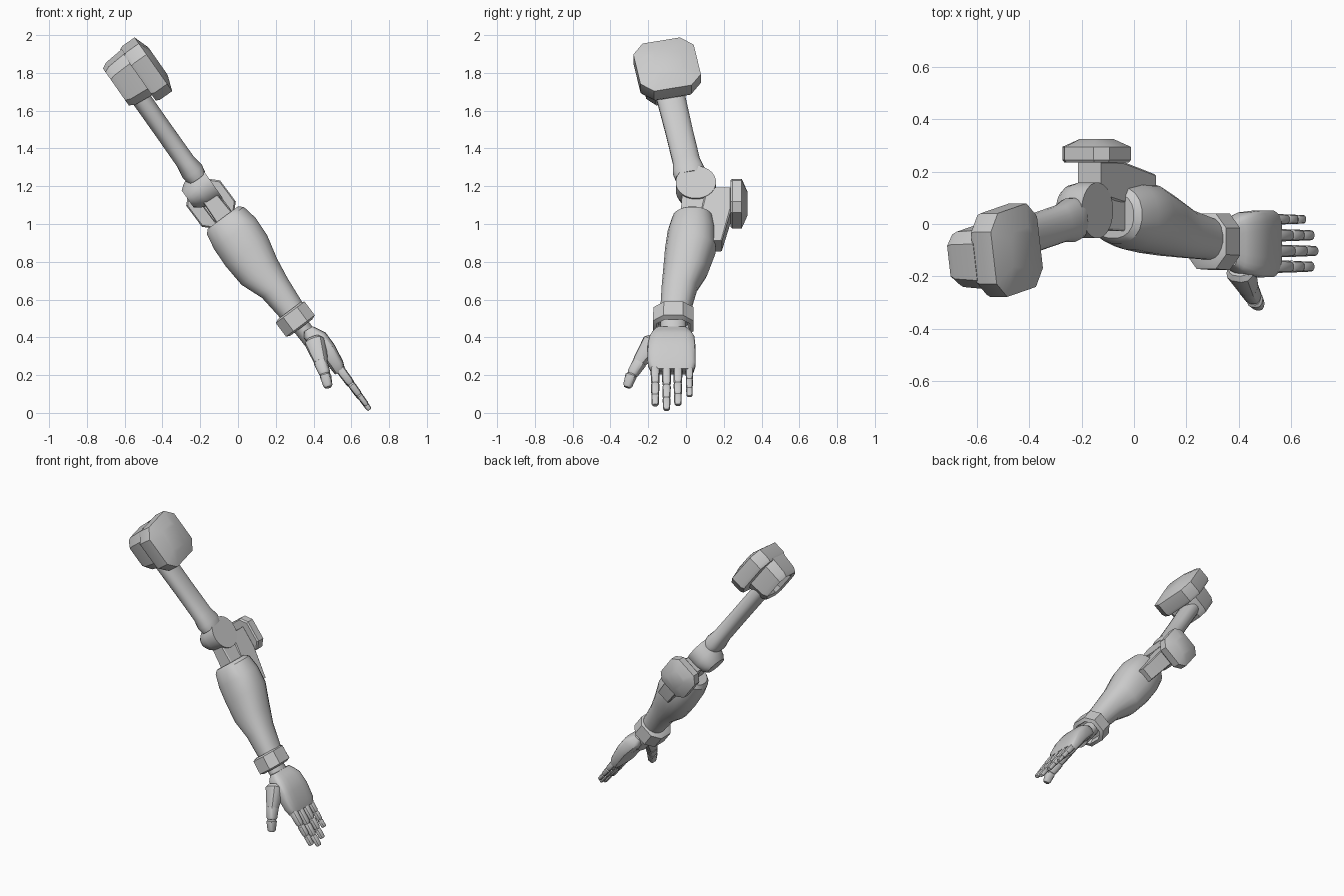
import bpy
import bmesh
from math import cos, sin, pi, copysign, radians
from mathutils import Vector

cube = bpy.data.objects.get("Cube")
if cube:
    bpy.data.objects.remove(cube, do_unlink=True)


# Unit cross-sections
def superellipse(sides, power):
    def axis(c):
        return copysign(abs(c) ** (2 / power), c)
    angles = [2 * pi * (i + 0.5) / sides for i in range(sides)]
    return [(axis(cos(a)), axis(sin(a))) for a in angles]


def chamfered(c):
    return [(1, c), (c, 1), (-c, 1), (-1, c),
            (-1, -c), (-c, -1), (c, -1), (1, -c)]


ROUND = superellipse(20, 2.3)
DISC = superellipse(24, 2)
SOFT_BOX = superellipse(20, 4)
FINGER = superellipse(12, 2.8)
PLATE = chamfered(0.62)
OCTAGON = chamfered(0.48)
BOX = chamfered(0.9)


def loft(name, profile, origin, axis, across, rings):
    """Skin rings of (distance, a_min, a_max, b_min, b_max) along an axis."""
    origin, z, x = Vector(origin), Vector(axis).normalized(), Vector(across)
    x = (x - x.dot(z) * z).normalized()
    y = x.cross(z)
    bm = bmesh.new()
    loops = []
    for t, a0, a1, b0, b1 in rings:
        loops.append([bm.verts.new(origin + z * t
                      + x * ((a0 + a1) / 2 + p * (a1 - a0) / 2)
                      + y * ((b0 + b1) / 2 + q * (b1 - b0) / 2))
                      for p, q in profile])
    n = len(profile)
    for low, high in zip(loops, loops[1:]):
        for i in range(n):
            j = (i + 1) % n
            bm.faces.new((low[i], low[j], high[j], high[i]))
    bm.faces.new(loops[0])
    bm.faces.new(loops[-1])
    bmesh.ops.recalc_face_normals(bm, faces=bm.faces)
    mesh = bpy.data.meshes.new(name)
    bm.to_mesh(mesh)
    bm.free()
    obj = bpy.data.objects.new(name, mesh)
    bpy.context.collection.objects.link(obj)
    bpy.ops.object.select_all(action='DESELECT')
    obj.select_set(True)
    bpy.context.view_layer.objects.active = obj
    bpy.ops.object.shade_smooth_by_angle(angle=radians(32))
    return obj


def even(t, a, b):
    """A ring centred on the axis."""
    return (t, -a, a, -b, b)


def segment(name, start, end, r0, r1, flat=1.0):
    """A finger bone with softened ends."""
    start, end = Vector(start), Vector(end)
    length = (end - start).length
    rings = [even(length * f, r * flat, r) for f, r in
             ((0, r0 * 0.75), (0.12, r0), (0.85, r1), (1, r1 * 0.7))]
    loft(name, FINGER, start, end - start, OUT, rings)


OUT = (0.82, 0, 0.575)              # outward side of the arm
UPPER = (0.275, 0.095, -0.39)       # upper arm direction
FORE = (0.595, 0, -0.80)            # forearm direction
HAND = (0.53, 0, -0.85)
FORE_OUT = (0.80, 0, 0.595)
ELBOW = (-0.06, 0, 1.03)
WRIST = (0.39, 0, 0.42)

# Shoulder
SHOULDER = (-0.53, -0.10, 1.788)
loft("shoulder_plate", PLATE, SHOULDER, OUT, UPPER,
     [even(0, 0.148, 0.155), even(0.02, 0.157, 0.163),
      even(0.10, 0.157, 0.163), even(0.13, 0.08, 0.08)])
loft("shoulder_block", PLATE, (-0.54, -0.12, 1.80), OUT, UPPER,
     [even(-0.07, 0.07, 0.06), even(-0.12, 0.09, 0.08),
      even(-0.13, 0.11, 0.095), even(-0.10, 0.125, 0.108),
      even(0.01, 0.135, 0.115)])

# Upper arm and elbow joint
loft("upper_arm", ROUND, (-0.56, -0.095, 1.73), UPPER, OUT,
     [even(0, 0.052, 0.078), even(0.3, 0.051, 0.073),
      even(0.50, 0.052, 0.073), even(0.56, 0.062, 0.085),
      even(0.60, 0.055, 0.08)])
loft("elbow_hub", DISC, (-0.14, 0.052, 1.222), OUT, FORE,
     [even(-0.155, 0.055, 0.075), even(-0.13, 0.075, 0.095),
      even(-0.08, 0.10, 0.107), even(0, 0.105, 0.107)])

# Forearm hinge pieces and elbow guard
loft("elbow_tongue", BOX, ELBOW, FORE, FORE_OUT,
     [(-0.15, -0.05, 0.035, -0.02, 0.12), (0.03, -0.06, 0.045, -0.03, 0.13)])
loft("elbow_bracket", BOX, ELBOW, FORE, FORE_OUT,
     [(-0.17, -0.065, 0.045, 0.11, 0.24), (-0.03, -0.065, 0.045, 0.08, 0.24),
      (0.18, -0.05, 0.045, 0.08, 0.19)])
loft("elbow_guard", PLATE, (-0.143, 0, 1.108), (0, 1, 0), FORE,
     [even(0.235, 0.105, 0.105), even(0.245, 0.112, 0.112),
      even(0.295, 0.112, 0.112), even(0.325, 0.055, 0.055)])

# Forearm
loft("forearm", ROUND, ELBOW, FORE, FORE_OUT,
     [(-0.015, -0.115, 0.085, -0.055, 0.12),
      (0.005, -0.135, 0.11, -0.075, 0.145),
      (0.09, -0.152, 0.126, -0.098, 0.158),
      (0.20, -0.157, 0.12, -0.112, 0.157),
      (0.33, -0.148, 0.088, -0.122, 0.115),
      (0.45, -0.102, 0.07, -0.13, 0.06),
      (0.62, -0.085, 0.055, -0.138, 0.02)])
loft("wrist_cuff", OCTAGON, ELBOW, FORE, FORE_OUT,
     [(0.59, -0.10, 0.05, -0.15, 0.02), (0.60, -0.122, 0.068, -0.172, 0.04),
      (0.69, -0.122, 0.068, -0.176, 0.04), (0.70, -0.10, 0.045, -0.155, 0.02),
      (0.66, -0.09, 0.035, -0.145, 0.01)])
loft("wrist", DISC, ELBOW, FORE, FORE_OUT,
     [(0.62, -0.075, 0.025, -0.135, 0), (0.81, -0.07, 0.02, -0.135, 0)])

# Palm
loft("palm", SOFT_BOX, WRIST, HAND, OUT,
     [(-0.03, -0.03, 0.025, -0.16, 0.01), (0, -0.048, 0.045, -0.18, 0.03),
      (0.035, -0.045, 0.066, -0.195, 0.045),
      (0.115, -0.025, 0.072, -0.205, 0.052),
      (0.21, -0.014, 0.064, -0.203, 0.052),
      (0.25, -0.010, 0.052, -0.185, 0.04)])

# Fingers, three bones each
fingers = {"little": (0.018, 0.652, 0.088), "ring": (-0.043, 0.682, 0.042),
           "middle": (-0.103, 0.697, 0.016), "index": (-0.163, 0.682, 0.04)}
for finger, (y, tip_x, tip_z) in fingers.items():
    knuckle = Vector((0.53, y, 0.245))
    tip = Vector((tip_x, y, tip_z))
    radius = 0.021 if finger == "little" else 0.025
    for i, (f0, f1) in enumerate(((0, 0.45), (0.44, 0.74), (0.73, 1))):
        r = radius * (1 - 0.08 * i)
        segment(f"{finger}_finger_{i + 1}", knuckle.lerp(tip, f0),
                knuckle.lerp(tip, f1), r, r * 0.92, 1 - 0.12 * i)

# Thumb
segment("thumb_base", (0.405, -0.165, 0.385), (0.445, -0.26, 0.25), 0.055, 0.036)
segment("thumb_middle", (0.435, -0.24, 0.275), (0.462, -0.288, 0.20), 0.036, 0.03)
segment("thumb_tip", (0.461, -0.288, 0.205), (0.478, -0.312, 0.135), 0.03, 0.024)
